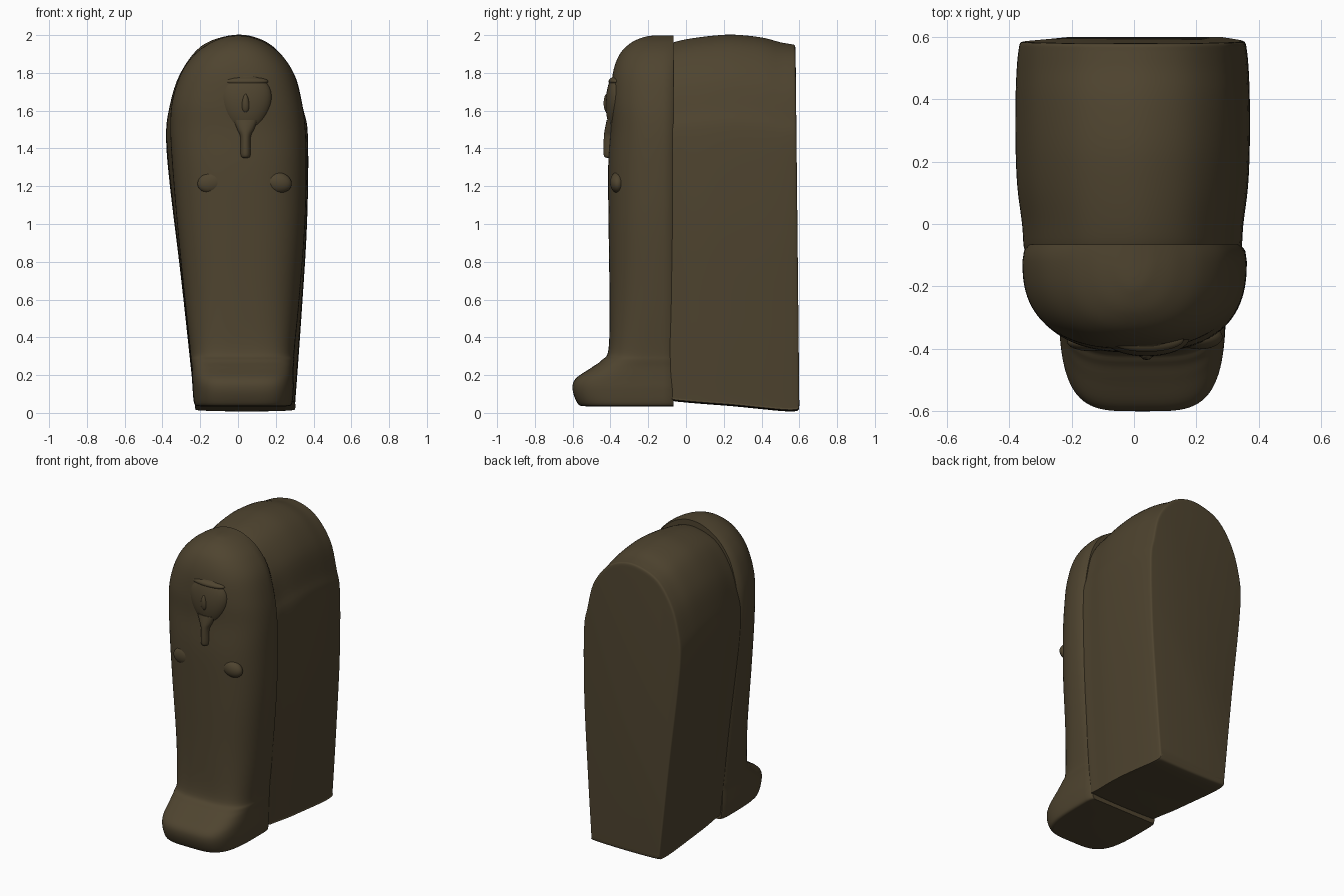
import bpy, bmesh, math
from mathutils import Vector

if "Cube" in bpy.data.objects:
    bpy.data.objects.remove(bpy.data.objects["Cube"])

mat = bpy.data.materials.new("dark brown stone")
mat.diffuse_color = (0.078, 0.058, 0.029, 1)
mat.use_nodes = True
mat.node_tree.nodes["Principled BSDF"].inputs["Base Color"].default_value = mat.diffuse_color


def finish(name, bm):
    bmesh.ops.recalc_face_normals(bm, faces=bm.faces)
    me = bpy.data.meshes.new(name)
    bm.to_mesh(me)
    bm.free()
    ob = bpy.data.objects.new(name, me)
    bpy.context.collection.objects.link(ob)
    me.materials.append(mat)
    bpy.context.view_layer.objects.active = ob
    ob.select_set(True)
    bpy.ops.object.shade_smooth_by_angle(angle=math.radians(50))
    ob.select_set(False)
    return ob


def spline(rows, steps, closed=False):
    """Catmull-Rom through rows of any width."""
    n, out = len(rows), []
    get = (lambda i: rows[i % n]) if closed else (lambda i: rows[min(max(i, 0), n - 1)])
    for i in range(n if closed else n - 1):
        for s in range(steps):
            t = s / steps
            out.append([0.5 * (2 * b + (c - a) * t + (2 * a - 5 * b + 4 * c - d) * t * t
                               + (3 * b - a - 3 * c + d) * t ** 3)
                        for a, b, c, d in zip(get(i - 1), get(i), get(i + 1), get(i + 2))])
    if not closed:
        out.append(list(rows[-1]))
    return out


def loft(name, rings):
    bm = bmesh.new()
    vs = [[bm.verts.new(p) for p in r] for r in rings]
    n = len(vs[0])
    for a, b in zip(vs, vs[1:]):
        for i in range(n):
            j = (i + 1) % n
            bm.faces.new((a[i], a[j], b[j], b[i]))
    bm.faces.new(vs[0])
    bm.faces.new(vs[-1])
    return finish(name, bm)


# coffin box: one outline (x, z) lofted from the seam to the back
outline = spline([(-.20, .02), (.05, .015), (.28, .02), (.30, .035), (.305, .08), (.335, .5),
                  (.365, 1.0), (.37, 1.45), (.345, 1.6), (.30, 1.78), (.20, 1.92), (.08, 1.985),
                  (-.05, 1.99), (-.2, 1.93), (-.31, 1.78), (-.365, 1.6), (-.38, 1.45),
                  (-.36, 1.2), (-.30, .7), (-.235, .1), (-.225, .035)], 5, True)
# section: y, width scale, bottom z, top z, back lean
sections = spline([(-.09, .90, .09, 1.93, 0), (-.075, .93, .065, 1.955, 0), (0, .945, .055, 1.975, 0),
                   (.12, .985, .045, 1.992, 0), (.25, 1, .035, 2.0, 0), (.4, 1, .02, 1.985, 0),
                   (.5, .99, .01, 1.96, .3), (.56, .975, .008, 1.95, .7),
                   (.585, .96, .015, 1.945, 1), (.59, .93, .04, 1.92, 1)], 4)
loft("coffin_box", [[(x * w, y + lean * .01 * (1 - z), zb + (z - .015) / 1.978 * (zt - zb))
                     for x, z in outline] for y, w, zb, zt, lean in sections])

# lid: horizontal half-superellipse rings; z, left, right, front y, squareness
rows = spline([(.035, -.20, .255, -.53, 4), (.045, -.23, .285, -.57, 4), (.12, -.24, .295, -.60, 4),
               (.18, -.243, .295, -.585, 4), (.24, -.245, .295, -.50, 4), (.28, -.25, .298, -.445, 3.8),
               (.34, -.255, .30, -.41, 3.4), (.6, -.282, .325, -.405, 2.8), (1.0, -.322, .355, -.41, 2.6),
               (1.3, -.347, .362, -.412, 2.5), (1.5, -.358, .357, -.40, 2.5), (1.65, -.348, .336, -.40, 2.5),
               (1.8, -.30, .293, -.387, 2.4), (1.9, -.228, .225, -.35, 2.3), (1.96, -.145, .145, -.29, 2.2),
               (1.99, -.07, .07, -.22, 2), (1.998, -.02, .02, -.17, 2)], 6)
N, BASE = 48, -.12


def lid_ring(z, l, r, f, n):
    c, a, d = (l + r) / 2, (r - l) / 2, BASE - f
    ring = []
    for i in range(N + 1):
        t = math.pi * i / N
        co, si = math.cos(t), max(math.sin(t), 0)
        ring.append((c + a * math.copysign(abs(co) ** (2 / n), co), BASE - d * si ** (2 / n), z))
    for k in (-1, 1):
        tuck = [(c + k * a * .985, -.085, z), (c + k * a * .94, -.065, z)]
        ring += tuck if k < 0 else tuck[::-1]
    return ring


loft("coffin_lid", [lid_ring(*r) for r in rows])


def blob(name, loc, size, taper=0.0, rot=0.0):
    """Ellipsoid, wider towards the top by taper."""
    bm = bmesh.new()
    bmesh.ops.create_uvsphere(bm, u_segments=32, v_segments=20, radius=1)
    for v in bm.verts:
        x, y, z = v.co
        v.co = Vector((x * (1 + taper * z) * size[0], y * size[1], z * size[2]))
    ob = finish(name, bm)
    ob.location = loc
    ob.rotation_euler = (0, rot, 0)
    return ob


# face mask, nose, brow
blob("face", (.04, -.365, 1.635), (.135, .06, .16), .25)
blob("nose", (.04, -.418, 1.64), (.02, .018, .05), -.3)
blob("brow", (.04, -.37, 1.755), (.12, .04, .025))

# beard: tapered rounded bar below the chin
loft("beard", [[(.04 + w * math.cos(t * math.pi / 8), -.395 + d * math.sin(t * math.pi / 8), z)
                for t in range(16)]
               for z, w, d in spline([(1.55, .065, .025), (1.5, .045, .035), (1.46, .028, .04),
                                      (1.38, .028, .042), (1.355, .024, .036), (1.35, .012, .02)], 4)])

# crossed hands as low bulges on the chest
blob("hand_right", (.21, -.362, 1.22), (.075, .04, .055), 0, .2)
blob("hand_left", (-.14, -.378, 1.22), (.075, .03, .055), 0, -.2)
